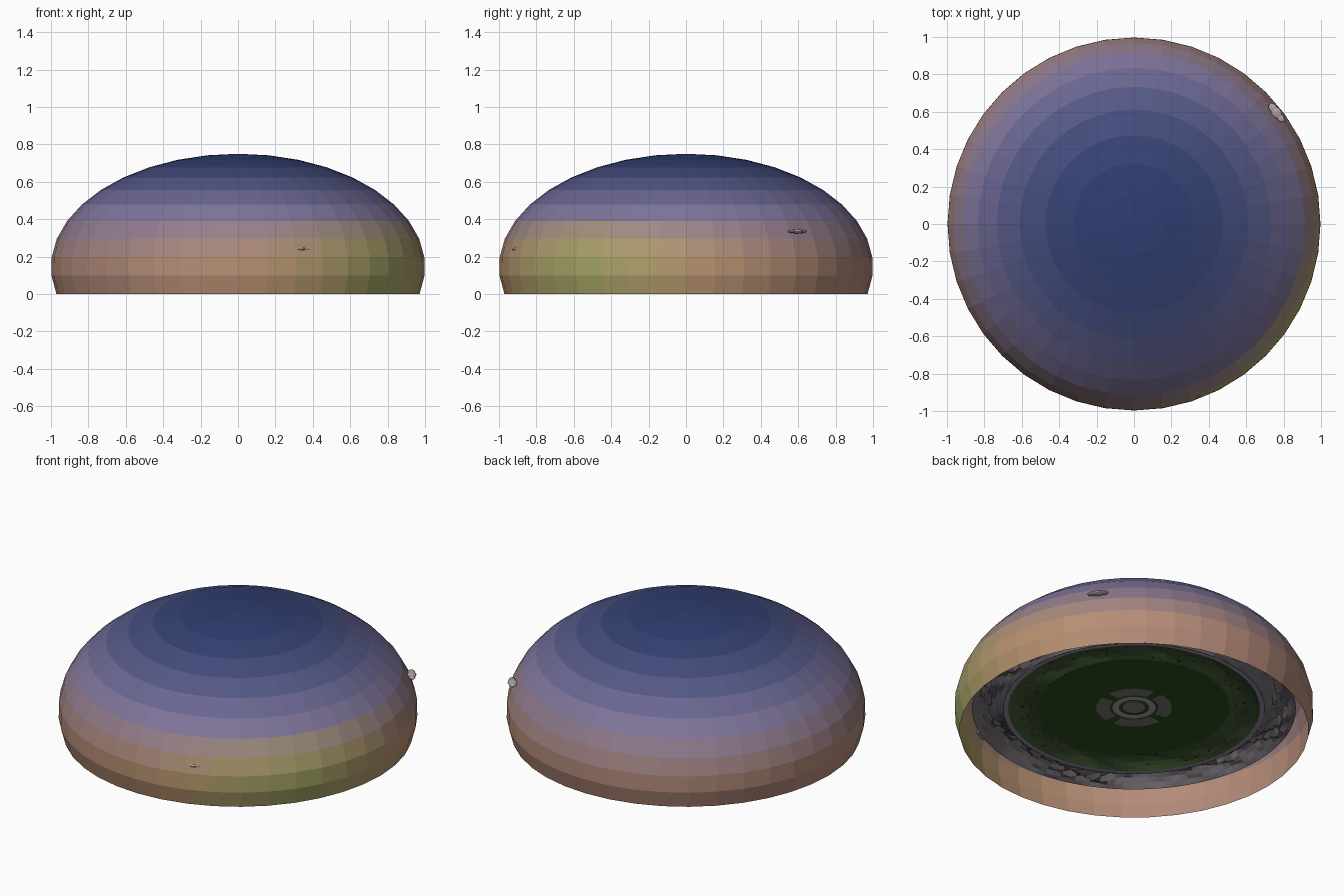
import bpy, bmesh, math, random
from mathutils import Matrix, Vector

if "Cube" in bpy.data.objects:
    bpy.data.objects.remove(bpy.data.objects["Cube"])

random.seed(4)
TAU = 2 * math.pi
GROUND = 0.14
mats = {}


def mat(rgb):
    key = tuple(int(c) for c in rgb)
    if key not in mats:
        m = bpy.data.materials.new("colour_%d_%d_%d" % key)
        m.diffuse_color = [(c / 255) ** 2.2 for c in key] + [1]
        m.use_nodes = True
        m.node_tree.nodes["Principled BSDF"].inputs["Base Color"].default_value = m.diffuse_color
        mats[key] = m
    return mats[key]


def mix(a, b, t):
    return [x + (y - x) * t for x, y in zip(a, b)]


def finish(name, bm, rgb=None):
    me = bpy.data.meshes.new(name)
    bm.to_mesh(me)
    bm.free()
    ob = bpy.data.objects.new(name, me)
    bpy.context.collection.objects.link(ob)
    if rgb:
        me.materials.append(mat(rgb))
    return ob


def sheet(name, radii, n, height, rgb=None, start=0.0, span=TAU):
    """Polar grid surface; height(r, a) gives z."""
    bm = bmesh.new()
    closed = abs(span - TAU) < 1e-6
    count = n if closed else n + 1
    rows = []
    for r in radii:
        angles = [start + span * i / n for i in range(count)]
        if r == 0:
            rows.append([bm.verts.new((0, 0, height(0, 0)))] * count)
        else:
            rows.append([bm.verts.new((r * math.cos(a), r * math.sin(a), height(r, a))) for a in angles])
    for lo, hi in zip(rows, rows[1:]):
        for i in range(n):
            j = (i + 1) % count
            quad = [lo[i], hi[i], hi[j], lo[j]]
            bm.faces.new(list(dict.fromkeys(quad)))
    return finish(name, bm, rgb)


def waves(freqs):
    terms = [(f, random.uniform(0, TAU)) for f in freqs]
    return lambda a: sum(math.sin(f * a + p) for f, p in terms) / len(terms)


# Sky dome: open flattened sphere, coloured by height with a warm glow near the horizon
N, RINGS, ZC, ZR = 40, 11, 0.145, 0.605
bm = bmesh.new()
end = math.pi / 2 + math.asin(ZC / ZR)
top = bm.verts.new((0, 0, ZC + ZR))
prev = [top] * N
for k in range(1, RINGS + 1):
    p = end * k / RINGS
    ring = [bm.verts.new((math.sin(p) * math.cos(TAU * i / N), math.sin(p) * math.sin(TAU * i / N),
                          max(0, ZC + ZR * math.cos(p)))) for i in range(N)]
    for i in range(N):
        j = (i + 1) % N
        bm.faces.new(list(dict.fromkeys([prev[i], ring[i], ring[j], prev[j]])))
    prev = ring
dome = finish("sky_dome", bm)
NAVY, LILAC, TAN, GLOW, GOLD = (50, 64, 112), (124, 115, 155), (178, 138, 120), (165, 168, 105), (190, 152, 108)
sun = math.radians(-35)
slots = {}
for f in dome.data.polygons:
    c = f.center
    z = c.z / 0.75
    if z > 0.6:
        col = mix(LILAC, NAVY, min(1, (z - 0.6) / 0.36))
    else:
        col = mix(TAN, LILAC, min(1, max(0, z - 0.2) / 0.4))
    off = abs((math.atan2(c.y, c.x) - sun + math.pi) % TAU - math.pi)
    low = max(0, min(1, (0.55 - z) / 0.3))
    col = mix(col, GOLD, low * round(max(0, 1 - off / 1.7), 1))
    col = mix(col, GLOW, low * round(max(0, 1 - off / 0.8), 1))
    m = mat(col)
    if m.name not in slots:
        slots[m.name] = len(slots)
        dome.data.materials.append(m)
    f.material_index = slots[m.name]

# Valley floor and rolling hills around it
sheet("valley_floor", [0, 0.2, 0.4, 0.53], 64, lambda r, a: GROUND + 0.01, (46, 78, 34))
roll, roll2 = waves([3, 7, 11]), waves([5, 9, 16])


def hill_z(r, a):
    t = (r - 0.53) / 0.17
    return GROUND + 0.01 * (1 - t) + math.sin(math.pi * min(1, t)) * (0.022 + 0.012 * roll(a) + 0.008 * roll2(a + 4 * r))


sheet("hills", [0.53 + 0.17 * i / 6 for i in range(7)], 96, hill_z, (66, 88, 54))

# Pale shore ring
sheet("shore_ring", [0.70, 0.727], 64, lambda r, a: GROUND, (150, 140, 165))

# Mountain ring
peak, rough, crag = waves([4, 7]), waves([13, 19, 27]), waves([23, 31])


def mountain_z(r, a):
    t = (r - 0.727) / 0.173
    h = 0.055 + 0.03 * peak(a) + 0.025 * rough(a + 3 * r) + 0.012 * crag(a - 6 * r)
    return GROUND + max(0, math.sin(math.pi * t)) * h


sheet("mountains", [0.727 + 0.173 * i / 8 for i in range(9)], 120, mountain_z, (112, 106, 112))

# Central plaza: four paving arcs, inner ring and centre disc
for k in range(4):
    sheet("paving_arc", [0.135, 0.21], 12, lambda r, a: GROUND + 0.006, (120, 118, 115),
          k * TAU / 4 + 0.14, TAU / 4 - 0.28)
sheet("inner_ring", [0.085, 0.12], 40, lambda r, a: GROUND + 0.006, (165, 165, 160))
bm = bmesh.new()
bmesh.ops.create_cone(bm, cap_ends=True, segments=24, radius1=0.065, radius2=0.06, depth=0.02,
                      matrix=Matrix.Translation((0, 0, GROUND + 0.015)))
finish("centre_disc", bm, (130, 128, 122))

# Trees on the hills
trunks, crowns = bmesh.new(), bmesh.new()
for _ in range(70):
    r, a = random.uniform(0.55, 0.67), random.uniform(0, TAU)
    z, s = hill_z(r, a), random.uniform(0.7, 1.2)
    base = Vector((r * math.cos(a), r * math.sin(a), z))
    bmesh.ops.create_cone(trunks, cap_ends=True, segments=6, radius1=0.004 * s, radius2=0.003 * s,
                          depth=0.022 * s, matrix=Matrix.Translation(base + Vector((0, 0, 0.005))))
    bmesh.ops.create_cone(crowns, cap_ends=True, segments=7, radius1=0.013 * s, radius2=0,
                          depth=0.035 * s, matrix=Matrix.Translation(base + Vector((0, 0, 0.031 * s))))
finish("tree_trunks", trunks, (62, 48, 40))
finish("tree_crowns", crowns, (40, 70, 36))

# Clouds: clusters of flattened balls, two of them just poking through the dome
for x, y, z, s in [(0.33, -0.895, 0.24, 1), (0.762, 0.595, 0.335, 0.8), (-0.6, 0.55, 0.36, 1),
                   (-0.75, -0.35, 0.32, 0.9), (0.1, 0.75, 0.38, 1)]:
    bm = bmesh.new()
    turn = math.atan2(y, x) + math.pi / 2
    for off, size in [(-0.045, 0.7), (0, 1), (0.04, 0.8)]:
        place = (Matrix.Translation((x, y, z)) @ Matrix.Rotation(turn, 4, 'Z')
                 @ Matrix.Translation((off * s, 0, 0))
                 @ Matrix.Diagonal((0.045 * s * size, 0.034 * s * size, 0.016 * s * size, 1)))
        bmesh.ops.create_icosphere(bm, subdivisions=2, radius=1, matrix=place)
    finish("cloud", bm, (178, 160, 165))
